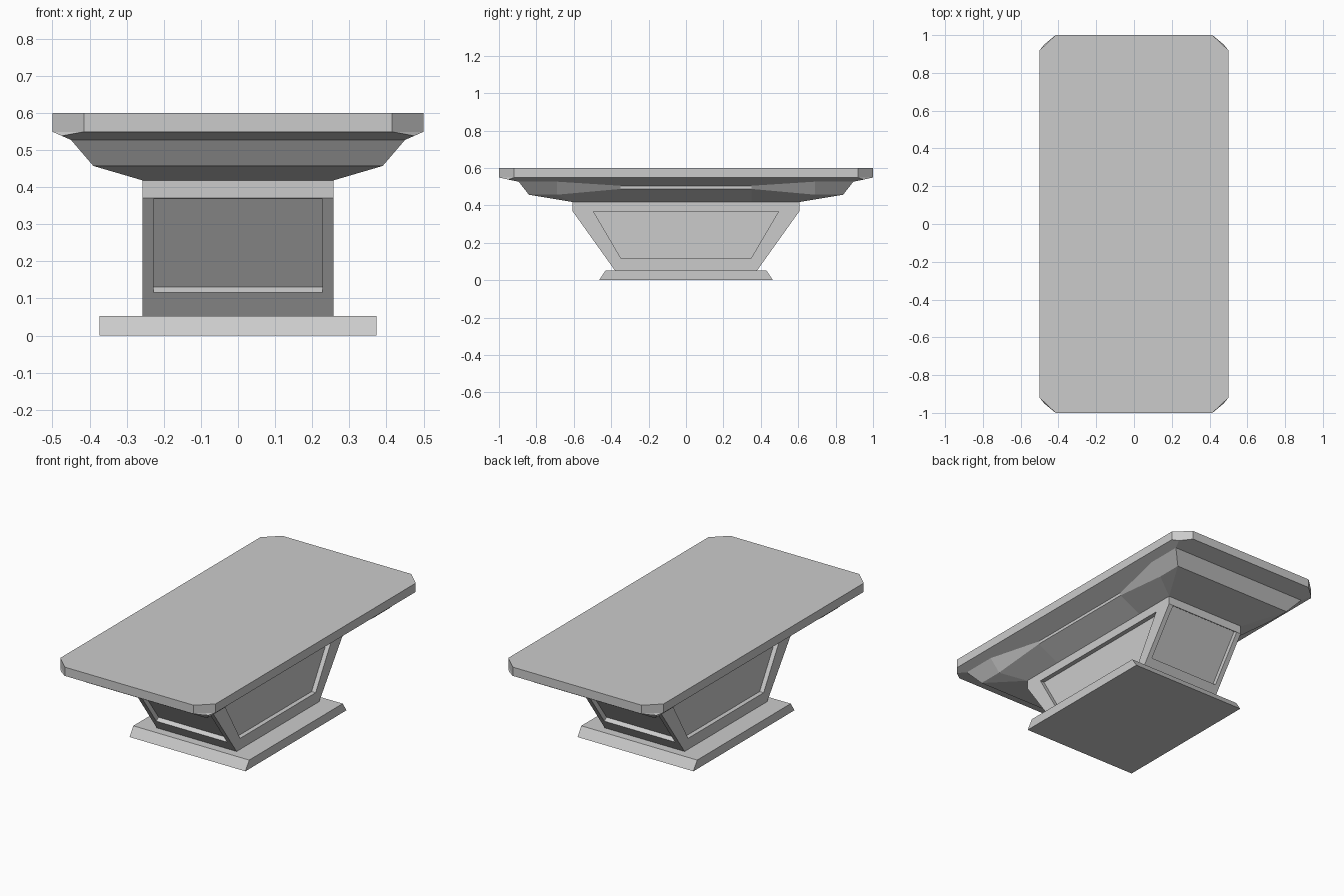
import bpy, bmesh
from mathutils import Vector

if "Cube" in bpy.data.objects:
    bpy.data.objects.remove(bpy.data.objects["Cube"])


def build(name, polys, mirror=False):
    """Make a welded mesh object from a list of polygons (each a list of points)."""
    bm = bmesh.new()
    for poly in polys:
        bm.faces.new([bm.verts.new(p) for p in poly])
    bmesh.ops.remove_doubles(bm, verts=bm.verts, dist=1e-4)
    bmesh.ops.recalc_face_normals(bm, faces=bm.faces)
    bm.normal_update()
    top = max(bm.faces, key=lambda f: f.calc_center_median().z)
    if top.normal.z < -0.5:
        bmesh.ops.reverse_faces(bm, faces=bm.faces)
    me = bpy.data.meshes.new(name)
    bm.to_mesh(me)
    bm.free()
    ob = bpy.data.objects.new(name, me)
    bpy.context.collection.objects.link(ob)
    if mirror:
        mod = ob.modifiers.new("mirror", 'MIRROR')
        mod.use_axis = (True, True, False)
        mod.use_clip = True
    return ob


def rect(x, y, z):
    return [(-x, -y, z), (x, -y, z), (x, y, z), (-x, y, z)]


def bridge(a, b):
    n = len(a)
    return [[a[i], a[(i + 1) % n], b[(i + 1) % n], b[i]] for i in range(n)]


def panelled(outer, inner, depth):
    """A quad with a recessed panel pushed in along its normal."""
    o = [Vector(p) for p in outer]
    n = (o[1] - o[0]).cross(o[2] - o[1]).normalized()
    if n.dot(o[0]) < 0:
        n = -n
    deep = [Vector(p) - n * depth for p in inner]
    return bridge(outer, inner) + bridge(inner, deep) + [deep]


# Foot: straight at the sides, bevelled front and back
low, high = rect(0.373, 0.465, 0), rect(0.373, 0.43, 0.052)
build("foot", [low, high] + bridge(low, high))

# Pedestal: flared body with four recessed panels and an upright collar
PX, Y0, Y1, Z0, Z1, Z2 = 0.257, 0.38, 0.607, 0.052, 0.37, 0.418


def slope_y(z):
    return Y0 + (Y1 - Y0) * (z - Z0) / (Z1 - Z0)


polys = [rect(PX, Y0, Z0), rect(PX, Y1, Z2)]
polys += bridge(rect(PX, Y1, Z1), rect(PX, Y1, Z2))
zb, zt, ix = 0.116, 0.368, 0.228
for s in (-1, 1):
    end = [(-PX, s * Y0, Z0), (PX, s * Y0, Z0), (PX, s * Y1, Z1), (-PX, s * Y1, Z1)]
    yb, yt = s * slope_y(zb), s * slope_y(zt)
    polys += panelled(end, [(-ix, yb, zb), (ix, yb, zb), (ix, yt, zt), (-ix, yt, zt)], 0.026)
    side = [(s * PX, -Y0, Z0), (s * PX, Y0, Z0), (s * PX, Y1, Z1), (s * PX, -Y1, Z1)]
    polys += panelled(side, [(s * PX, -0.347, zb), (s * PX, 0.347, zb),
                             (s * PX, 0.495, zt), (s * PX, -0.495, zt)], 0.026)
build("pedestal", polys)

# Tabletop with skirt: one quarter, mirrored in x and y
ZT, ZE = 0.6, 0.549
edge = [(0.5, 0), (0.5, 0.92), (0.415, 1), (0, 1)]
top = [(x, y, ZT) for x, y in edge]
rim = [(x, y, ZE) for x, y in edge]
peak = (0.475, 0.95, 0.538)
u_mid, u_in, u_turn = (0.39, 0, 0.505), (0.39, 0.35, 0.505), (0.45, 0.69, 0.527)
u_corner, u_end = (0.45, 0.895, 0.527), (0, 0.895, 0.527)
l_mid, l_in, l_turn = (0.39, 0, 0.488), (0.39, 0.35, 0.488), (0.39, 0.69, 0.457)
l_corner, l_end = (0.39, 0.84, 0.457), (0, 0.84, 0.457)
upper = [u_mid, u_in, u_turn, u_corner, u_end]
lower = [l_mid, l_in, l_turn, l_corner, l_end]
n_mid, n_in, n_corner, n_end = (PX, 0, Z2), (PX, 0.35, Z2), (PX, Y1, Z2), (0, Y1, Z2)
polys = [[(0, 0, ZT)] + top]
polys += bridge(top, rim)[:-1]
polys += bridge(upper, lower)[:-1]
polys += [
    [rim[1], rim[2], peak],
    [rim[2], rim[3], u_end, u_corner, peak],
    [rim[0], rim[1], peak, u_corner, u_turn, u_in, u_mid],
    [l_mid, l_in, n_in, n_mid],
    [l_in, l_turn, n_corner, n_in],
    [l_turn, l_corner, n_corner],
    [l_corner, l_end, n_end, n_corner],
]
build("tabletop", polys, mirror=True)
